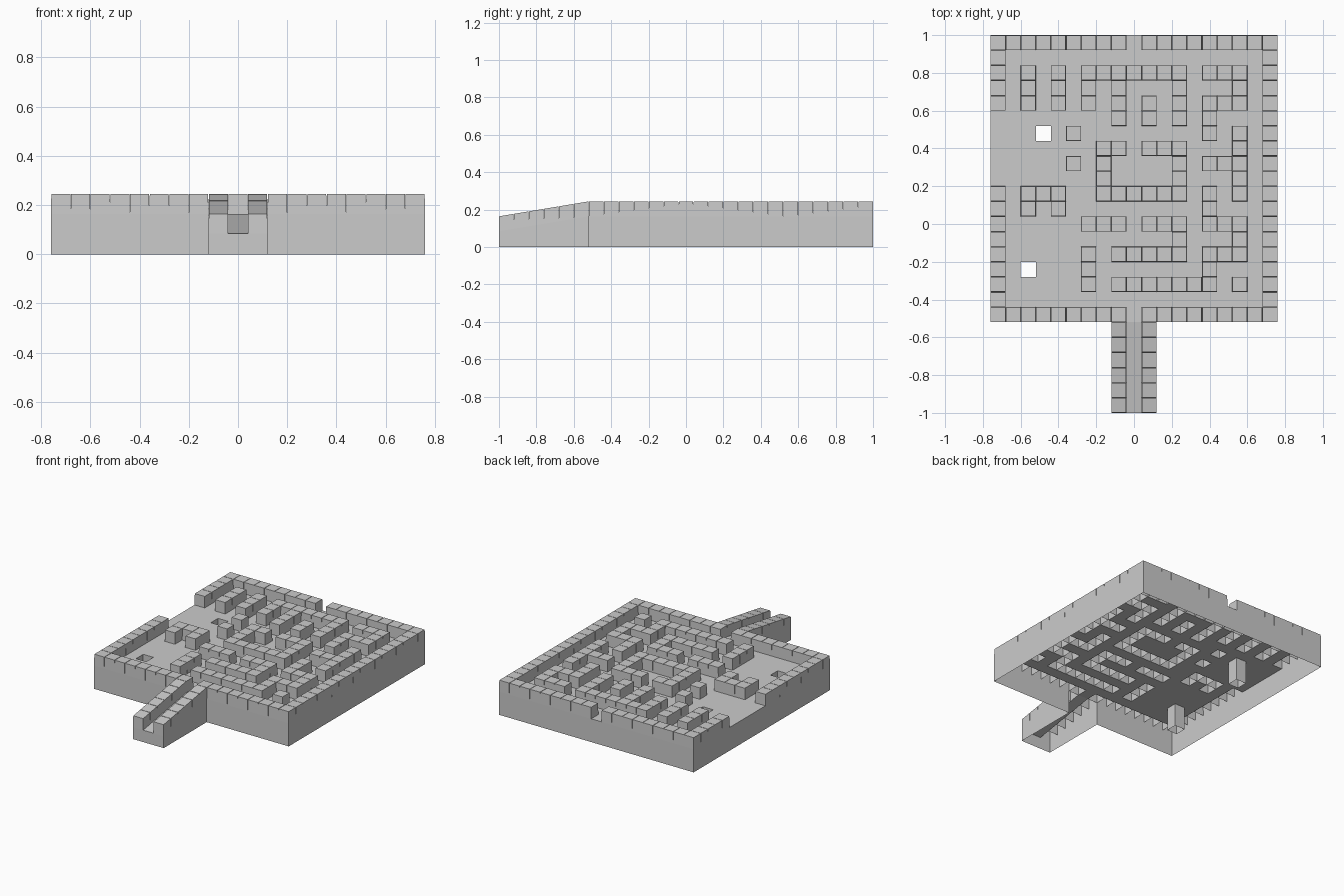
import bpy, bmesh

if "Cube" in bpy.data.objects:
    bpy.data.objects.remove(bpy.data.objects["Cube"])

C = 0.08            # cell size and wall height
FLOOR = 0.164       # level of the board
GROOVE = 0.0015     # slight taper that leaves a seam between blocks
N, ROWS = 19, 25    # board is 19 x 19 cells, the ramp adds six rows in front

# Maze walls as runs of cells: (row, first column, last column), row 0 at the back
ACROSS = [(2, 6, 12), (2, 14, 16), (4, 14, 16), (7, 7, 8), (7, 10, 12),
          (8, 14, 16), (10, 2, 4), (10, 7, 12), (12, 6, 8), (12, 10, 12),
          (12, 14, 16), (14, 8, 12), (14, 14, 16), (16, 8, 14)]
# (column, first row, last row)
ALONG = [(2, 2, 4), (4, 2, 4), (6, 2, 4), (8, 2, 5), (12, 2, 5), (16, 2, 4),
         (10, 4, 5), (14, 4, 6), (5, 6, 6), (16, 6, 10), (12, 7, 10),
         (5, 8, 8), (7, 8, 10), (2, 10, 11), (4, 10, 11), (14, 10, 12),
         (16, 12, 14), (12, 12, 14), (6, 14, 16), (14, 14, 16), (16, 16, 16)]
PITS = {(6, 3), (15, 2)}

walls = {(r, c) for r, a, b in ACROSS for c in range(a, b + 1)}
walls |= {(r, c) for c, a, b in ALONG for r in range(a, b + 1)}
# border with a back gate, a front gate and an open stretch on the left
walls |= {(r, c) for r in (0, 18) for c in range(N) if c != 9}
walls |= {(r, c) for r in range(N) for c in (0, 18) if c or not 5 <= r <= 9}
# ramp parapets
walls |= {(r, c) for r in range(N, ROWS) for c in (8, 10)}


def kind(r, c):
    if (r, c) in PITS:
        return "pit"
    if (r, c) in walls:
        return "wall"
    on_board = 0 <= r < N and 0 <= c < N
    on_ramp = N <= r < ROWS and c == 9
    return "floor" if on_board or on_ramp else "outside"


def height(y):
    """Floor level: flat board, then the ramp sloping down to the front."""
    return FLOOR + min(0.0, (y + 0.52) / 6)


def corners(r, c, inset=0.0):
    """Cell corners, counter-clockwise from above."""
    x0, x1 = -0.76 + c * C + inset, -0.76 + (c + 1) * C - inset
    y0, y1 = 1 - (r + 1) * C + inset, 1 - r * C - inset
    return [(x0, y0), (x1, y0), (x1, y1), (x0, y1)]


def build(name, quads, merge=True):
    bm = bmesh.new()
    for q in quads:
        bm.faces.new([bm.verts.new(p) for p in q])
    bmesh.ops.remove_doubles(bm, verts=bm.verts, dist=1e-5)
    if merge:
        bmesh.ops.dissolve_limit(bm, angle_limit=0.01, verts=bm.verts, edges=bm.edges)
        bmesh.ops.triangulate(bm, faces=bm.faces)
    me = bpy.data.meshes.new(name)
    bm.to_mesh(me)
    bm.free()
    bpy.context.collection.objects.link(bpy.data.objects.new(name, me))


floor, ramp, blocks, skirt, shafts = [], [], [], [], []
SIDES = [(1, 0), (0, 1), (-1, 0), (0, -1)]   # front, right, back, left neighbour

for r in range(ROWS):
    for c in range(N):
        k = kind(r, c)
        if k in ("outside", "pit"):
            continue
        low = [(x, y, height(y)) for x, y in corners(r, c)]
        if k == "floor":
            (floor if r < N else ramp).append(low)
        else:
            # hollow block, open underneath, following the floor slope
            top = [(x, y, height(y) + C) for x, y in corners(r, c, GROOVE)]
            blocks.append(top)
            for i in range(4):
                j = (i + 1) % 4
                blocks.append([low[i], low[j], top[j], top[i]])
        # outer skirt and pit shafts reach down to the ground
        for i, (dr, dc) in enumerate(SIDES):
            n = kind(r + dr, c + dc)
            if n in ("outside", "pit"):
                a, b = low[i], low[(i + 1) % 4]
                quad = [(a[0], a[1], 0), (b[0], b[1], 0), b, a]
                (skirt if n == "outside" else shafts).append(quad)

build("board_floor", floor)
build("ramp_floor", ramp)
build("wall_blocks", blocks, merge=False)
build("outer_skirt", skirt)
build("pit_shafts", shafts)
